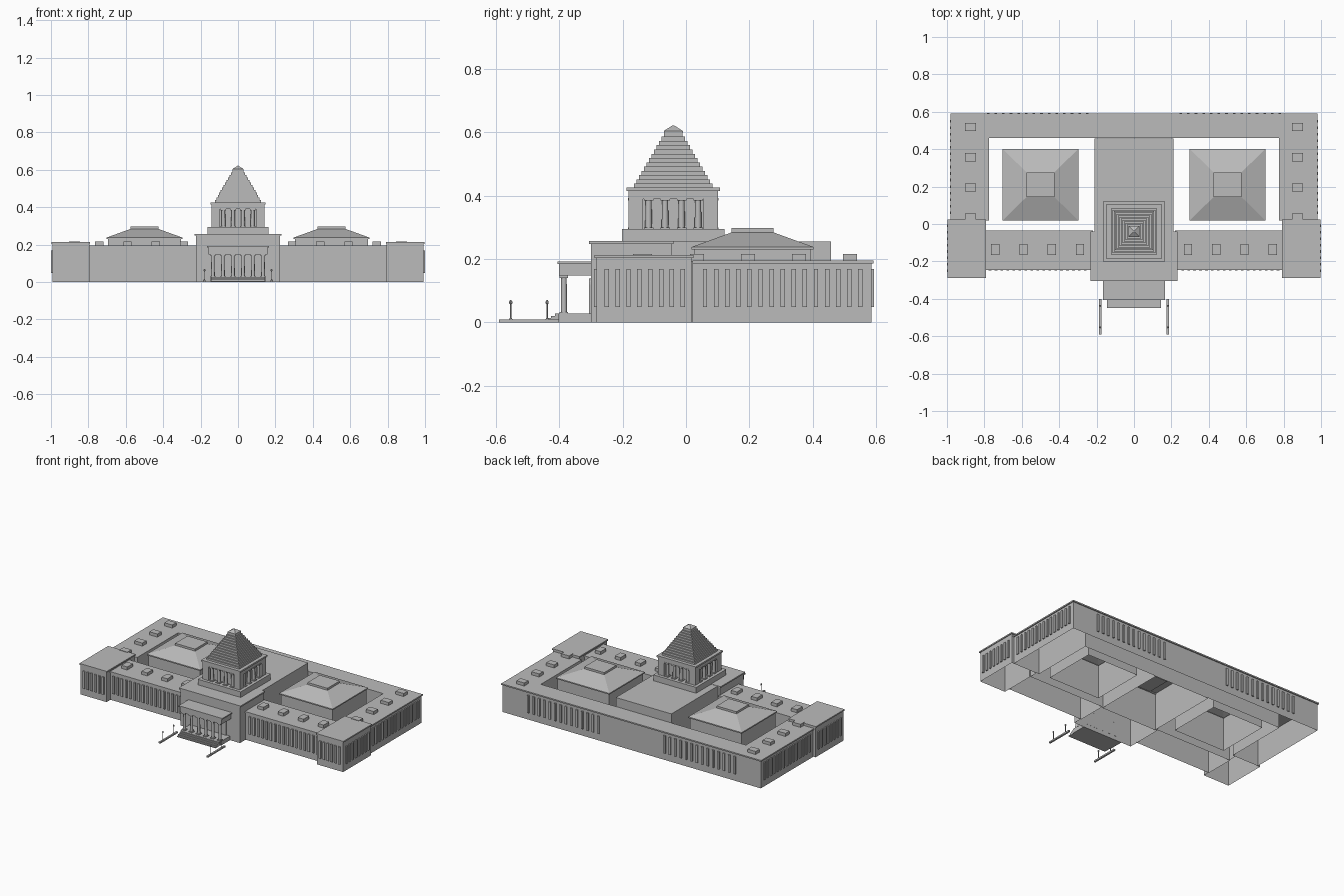
import bpy, bmesh, math

cube = bpy.data.objects.get("Cube")
if cube:
    bpy.data.objects.remove(cube, do_unlink=True)

stone = bpy.data.materials.new("grey_stone")
stone.use_nodes = True
GREY = (0.5, 0.5, 0.5, 1)
stone.diffuse_color = GREY
stone.node_tree.nodes["Principled BSDF"].inputs["Base Color"].default_value = GREY
TOWER_Y = -0.04


def finish(name, bm, mirror=False, smooth=False):
    bmesh.ops.recalc_face_normals(bm, faces=bm.faces)
    mesh = bpy.data.meshes.new(name)
    bm.to_mesh(mesh)
    bm.free()
    mesh.materials.append(stone)
    obj = bpy.data.objects.new(name, mesh)
    bpy.context.collection.objects.link(obj)
    if mirror:
        obj.modifiers.new("mirror", 'MIRROR').use_mirror_merge = False
    if smooth:
        bpy.context.view_layer.objects.active = obj
        obj.select_set(True)
        bpy.ops.object.shade_smooth_by_angle()
        obj.select_set(False)
    return obj


def add_loft(bm, rings, bottom=True):
    """Join rings of 3D points with quads and close the top."""
    loops = [[bm.verts.new(p) for p in ring] for ring in rings]
    n = len(loops[0])
    for a, b in zip(loops, loops[1:]):
        for i in range(n):
            j = (i + 1) % n
            bm.faces.new((a[i], a[j], b[j], b[i]))
    bm.faces.new(loops[-1])
    if bottom:
        bm.faces.new(loops[0][::-1])


def rect(x0, x1, y0, y1):
    return [(x0, y0), (x1, y0), (x1, y1), (x0, y1)]


def prism(name, outline, z0, z1, mirror=False, bottom=True):
    bm = bmesh.new()
    add_loft(bm, [[(x, y, z) for x, y in outline] for z in (z0, z1)], bottom)
    return finish(name, bm, mirror)


def boxes(name, items, mirror=False):
    """Several boxes given as (x0, x1, y0, y1, z0, z1)."""
    bm = bmesh.new()
    for x0, x1, y0, y1, z0, z1 in items:
        add_loft(bm, [[(x, y, z) for x, y in rect(x0, x1, y0, y1)] for z in (z0, z1)])
    return finish(name, bm, mirror)


def spread(a, b, n):
    return [a + (b - a) * i / (n - 1) for i in range(n)]


def columns(name, spots, radius, z0, z1):
    """Round shafts with square bases and capitals."""
    bm = bmesh.new()
    pad = radius * 1.35
    for x, y in spots:
        rings = []
        for z, r in ((z0, radius), (z1, radius * 0.85)):
            rings.append([(x + r * math.cos(t * math.tau / 12), y + r * math.sin(t * math.tau / 12), z)
                          for t in range(12)])
        add_loft(bm, rings)
        for a, b in ((z0, z0 + 0.005), (z1 - 0.008, z1)):
            add_loft(bm, [[(px, py, z) for px, py in rect(x - pad, x + pad, y - pad, y + pad)]
                          for z in (a, b)])
    return finish(name, bm, smooth=True)


def walled(name, outline, roof, height, mirror=False):
    """Open-bottomed walls under an overhanging cornice slab."""
    prism(name + "_walls", outline, 0, height - 0.004, mirror, bottom=False)
    prism(name + "_cornice", roof, height - 0.009, height, mirror)


def u_shape(out_x, out_y):
    half = [(0.775, 0.46), (0.775, 0.02), (out_x, 0.02), (out_x, out_y)]
    return half + [(-x, y) for x, y in reversed(half)]


# Main masses
walled("side_and_back_wing", u_shape(0.975, 0.585), u_shape(0.982, 0.592), 0.195)
walled("front_wing", rect(0.22, 0.8, -0.24, -0.04), rect(0.22, 0.8, -0.246, -0.036), 0.195, True)
walled("corner_pavilion", rect(0.795, 0.992, -0.282, 0.018), rect(0.79, 0.997, -0.288, 0.023), 0.213, True)
walled("central_front", rect(-0.225, 0.225, -0.3, -0.045), rect(-0.233, 0.233, -0.306, -0.04), 0.257)
prism("central_hall", rect(-0.21, 0.21, -0.05, 0.457), 0, 0.255, bottom=False)

# Courtyard halls with hipped roofs
bm = bmesh.new()
add_loft(bm, [[(0.5 + sx * hx, 0.21 + sy * hy, z) for sx, sy in rect(-1, 1, -1, 1)]
              for hx, hy, z in ((0.194, 0.184, 0), (0.194, 0.184, 0.23), (0.202, 0.192, 0.23),
                                (0.202, 0.192, 0.238), (0.075, 0.066, 0.284),
                                (0.075, 0.066, 0.298))], bottom=False)
finish("hipped_hall", bm, mirror=True)

# Roof vents
boxes("front_roof_vents", [(x - 0.022, x + 0.022, -0.167, -0.107, 0.19, 0.216)
                           for x in spread(0.288, 0.742, 4)], True)
boxes("side_roof_vents", [(0.844, 0.904, y - 0.022, y + 0.022, 0.19, 0.216)
                          for y in spread(0.034, 0.518, 4)], True)

# Tall window strips
LOW, HIGH, HALF, OUT = 0.048, 0.168, 0.007, 0.008


def strips_x(name, a, b, n, wall, side):
    y0, y1 = sorted((wall, wall + side * OUT))
    boxes(name, [(x - HALF, x + HALF, y0, y1, LOW, HIGH) for x in spread(a, b, n)], True)


def strips_y(name, a, b, n, wall):
    boxes(name, [(wall, wall + OUT, y - HALF, y + HALF, LOW, HIGH) for y in spread(a, b, n)], True)


strips_x("front_windows", 0.26, 0.77, 17, -0.24, -1)
strips_x("pavilion_front_windows", 0.82, 0.965, 6, -0.282, -1)
strips_x("back_windows", 0.25, 0.78, 14, 0.585, 1)
strips_y("pavilion_side_windows", -0.25, -0.01, 8, 0.992)
strips_y("side_windows", 0.06, 0.55, 15, 0.975)

# Portico with steps
boxes("portico_floor", [(-0.15, 0.15, -0.402, -0.3, 0, 0.028)])
boxes("portico_roof", [(-0.157, 0.157, -0.4, -0.3, 0.148, 0.186),
                       (-0.165, 0.165, -0.406, -0.3, 0.184, 0.192)])
boxes("front_steps", [(-0.145, 0.145, -0.45 + i * 0.012, -0.4, 0, 0.007 * (i + 1)) for i in range(4)])
columns("portico_columns", [(x, -0.385) for x in spread(-0.134, 0.134, 6)], 0.01, 0.028, 0.148)

# Arched doorways behind the columns
bm = bmesh.new()
for cx in spread(-0.107, 0.107, 5):
    arch = [(cx - 0.018, 0.028), (cx + 0.018, 0.028)]
    arch += [(cx + 0.018 * math.cos(t), 0.12 + 0.018 * math.sin(t)) for t in spread(0, math.pi, 9)]
    add_loft(bm, [[(x, y, z) for x, z in arch] for y in (-0.299, -0.306)])
finish("arched_doors", bm)

# Low approach walls with lamps
boxes("approach_wall", [(0.174, 0.186, -0.59, -0.4, 0, 0.01)], True)
bm = bmesh.new()
for y in (-0.553, -0.438):
    profile = ((0.005, 0.01), (0.002, 0.016), (0.002, 0.057), (0.005, 0.06), (0.005, 0.066), (0.002, 0.07))
    add_loft(bm, [[(0.18 + r * math.cos(t * math.pi / 4), y + r * math.sin(t * math.pi / 4), z)
                   for t in range(8)] for r, z in profile])
finish("lamp_posts", bm, mirror=True)


# Tower
def square(half):
    return rect(-half, half, TOWER_Y - half, TOWER_Y + half)


prism("tower_base", square(0.162), 0.25, 0.295)
prism("tower_core", square(0.112), 0.295, 0.4)
boxes("tower_corner_piers", [(x - 0.023, x + 0.023, y - 0.023, y + 0.023, 0.295, 0.395)
                             for x in (-0.118, 0.118) for y in (TOWER_Y - 0.118, TOWER_Y + 0.118)])
spots = []
for o in spread(-0.078, 0.078, 4):
    spots += [(o, TOWER_Y - 0.128), (o, TOWER_Y + 0.128), (-0.128, TOWER_Y + o), (0.128, TOWER_Y + o)]
columns("tower_columns", spots, 0.011, 0.295, 0.392)
prism("tower_entablature", square(0.141), 0.39, 0.416)
prism("tower_cornice", square(0.147), 0.414, 0.425)

# Stepped pyramid roof and cap
STEPS = 13
rings = []
for i in range(STEPS):
    half = 0.124 - i * 0.0079
    for z in (0.424 + i * 0.0135, 0.424 + (i + 1) * 0.0135):
        rings.append([(x, y, z) for x, y in square(half)])
bm = bmesh.new()
add_loft(bm, rings)
add_loft(bm, [[(x, y, z) for x, y in square(h)] for h, z in ((0.03, 0.597), (0.03, 0.604), (0.002, 0.622))])
finish("tower_stepped_roof", bm)
